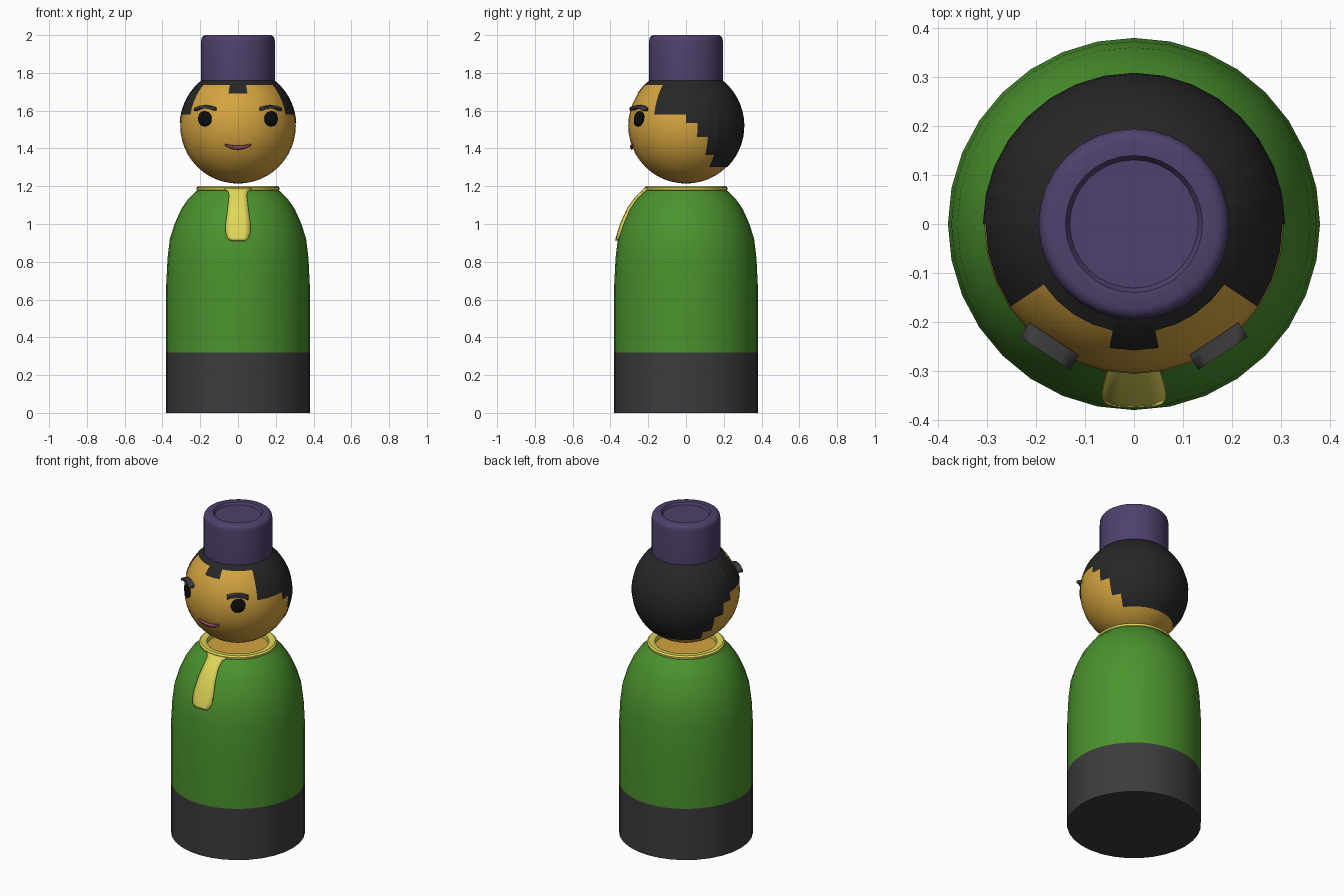
import bpy, bmesh
from math import sin, cos, pi, sqrt, asin, radians

if "Cube" in bpy.data.objects:
    bpy.data.objects.remove(bpy.data.objects["Cube"])

SEG = 32
HEAD_Z, HEAD_R = 1.52, 0.306


def material(name, r, g, b):
    m = bpy.data.materials.new(name)
    m.diffuse_color = (r, g, b, 1)
    m.use_nodes = True
    m.node_tree.nodes["Principled BSDF"].inputs["Base Color"].default_value = m.diffuse_color
    return m


GREEN = material("green", .07, .29, .027)
SKIN = material("tan", .66, .37, .05)
YELLOW = material("yellow", .74, .68, .10)
PURPLE = material("purple", .078, .052, .15)
CHARCOAL = material("charcoal", .045, .045, .045)
BLACK = material("black", .02, .02, .02)
EYE = material("eye_black", .004, .004, .004)
LIP = material("lip", .25, .07, .09)


def finish(name, bm, mat, thickness=0, angle=40):
    bmesh.ops.remove_doubles(bm, verts=bm.verts, dist=1e-5)
    bmesh.ops.recalc_face_normals(bm, faces=bm.faces)
    me = bpy.data.meshes.new(name)
    bm.to_mesh(me)
    bm.free()
    me.materials.append(mat)
    ob = bpy.data.objects.new(name, me)
    bpy.context.collection.objects.link(ob)
    if thickness:
        s = ob.modifiers.new("thickness", 'SOLIDIFY')
        s.thickness, s.offset = thickness, 0
    bpy.ops.object.select_all(action='DESELECT')
    ob.select_set(True)
    bpy.context.view_layer.objects.active = ob
    bpy.ops.object.shade_smooth_by_angle(angle=radians(angle))
    return ob


def grid(name, rows, mat, thickness=0, closed=False):
    """Skin a surface over rows of points."""
    bm = bmesh.new()
    vs = [[bm.verts.new(p) for p in row] for row in rows]
    bmesh.ops.recalc_face_normals(bm, faces=bm.faces)
    n = len(rows[0])
    for a, b in zip(vs, vs[1:]):
        for i in range(n if closed else n - 1):
            j = (i + 1) % n
            bm.faces.new((a[i], a[j], b[j], b[i]))
    bmesh.ops.dissolve_degenerate(bm, dist=1e-5, edges=bm.edges)
    return finish(name, bm, mat, thickness)


def lathe(name, profile, mat):
    rows = [[(r * cos(2 * pi * i / SEG), r * sin(2 * pi * i / SEG), z)
             for i in range(SEG)] for r, z in profile]
    return grid(name, rows, mat, closed=True)


def on_head(x, z, r):
    return (x, -sqrt(r * r - x * x - (z - HEAD_Z) ** 2), z)


# Body: dark base and green coat
lathe("lower_body", [(0, 0), (.38, 0), (.38, .32)], CHARCOAL)
COAT = [(.38, .32), (.38, .68), (.373, .82), (.361, .92), (.336, 1.0),
        (.30, 1.08), (.262, 1.135), (.212, 1.182)]
lathe("coat", COAT, GREEN)

# Collar ring with the neck disc inside it
lathe("collar", [(.176, 1.14), (.176, 1.194), (.184, 1.2), (.212, 1.2),
                 (.221, 1.192), (.219, 1.18), (.205, 1.17)], YELLOW)
lathe("neck", [(0, 1.165), (.18, 1.165)], SKIN)


# Collar tab lying down the front of the coat
def coat_radius(z):
    for (r0, z0), (r1, z1) in zip(COAT, COAT[1:]):
        if z <= z1:
            return r0 + (r1 - r0) * (z - z0) / (z1 - z0)
    return COAT[-1][0]


tab = [(1.185, .07), (1.17, .05), (1.14, .047), (1.08, .054), (1.0, .064),
       (.95, .064), (.925, .056), (.912, .04)]
rows = []
for z, w in tab:
    r = coat_radius(z) + .005
    rows.append([(w * t, -sqrt(r * r - (w * t) ** 2), z)
                 for t in (-1, -.5, 0, .5, 1)])
grid("collar_tab", rows, YELLOW, .016)

# Head
N = 24
lathe("head", [(HEAD_R * sin(pi * i / N), HEAD_Z - HEAD_R * cos(pi * i / N))
               for i in range(N + 1)], SKIN)

# Hair: one strip per head segment, hairline height set by angle from the front
HAIRLINE = [(11.3, 1.69), (56.3, 1.735), (90, 1.58), (101.3, 1.535),
            (112.6, 1.46), (123.8, 1.365), (181, 1.303)]
bm = bmesh.new()
R = HEAD_R + .003
top = asin((1.79 - HEAD_Z) / R)
for k in range(SEG):
    d = abs(k + .5 - SEG / 2) * 360 / SEG
    low = asin((next(z for a, z in HAIRLINE if d < a) - HEAD_Z) / R)
    steps = max(2, int((top - low) / .11))
    edge = []
    for s in range(steps + 1):
        lat = low + (top - low) * s / steps
        edge.append([bm.verts.new((R * cos(lat) * sin(2 * pi * i / SEG),
                                   R * cos(lat) * cos(2 * pi * i / SEG),
                                   HEAD_Z + R * sin(lat)))
                     for i in (k + SEG // 2, k + 1 + SEG // 2)])
    if d == 0:
        continue
    for a, b in zip(edge, edge[1:]):
        bm.faces.new((a[0], b[0], b[1], a[1]))
# rotate so strip angles are measured from the -y front
for v in bm.verts:
    v.co.x, v.co.y = v.co.x, v.co.y
hair = finish("hair", bm, BLACK)
hair.rotation_euler.z = pi if min(
    (v.co for v in hair.data.vertices), key=lambda c: c.z).y < 0 else 0

# Hat with rounded rim and shallow recess on top
lathe("hat", [(0, 1.75), (.195, 1.75), (.195, 1.97), (.192, 1.985),
              (.185, 1.995), (.172, 2.0), (.14, 2.0), (.131, 1.985),
              (0, 1.985)], PURPLE)

# Eyes and arched brows, mirrored
for side, s in (("left", -1), ("right", 1)):
    rows = []
    for i in range(13):
        t = pi * (.02 + .96 * i / 12)
        x, h = .175 - .034 * cos(t), .04 * sin(t)
        rows.append([on_head(s * x, 1.557 + h * k, HEAD_R + .003)
                     for k in (-1, -.5, 0, .5, 1)])
    grid(side + "_eye", rows, EYE, .008)

    rows = []
    for t, z in ((0, 1.609), (.2, 1.616), (.5, 1.621), (.75, 1.618), (1, 1.607)):
        x, y = .122 + .101 * t, -.283 + .067 * t
        rows.append([(s * (x + .009 * o), y - .015 * o, z + .008 * u)
                     for o, u in ((-1, -1), (1, -1), (1, 1), (-1, 1))])
    brow = grid(side + "_brow", rows, CHARCOAL, closed=True)
    bm = bmesh.new()
    bm.from_mesh(brow.data)
    bmesh.ops.holes_fill(bm, edges=bm.edges)
    bmesh.ops.recalc_face_normals(bm, faces=bm.faces)
    bm.to_mesh(brow.data)
    bm.free()

# Smiling mouth
rows = []
for i in range(13):
    t = -1 + i / 6
    z, h = 1.404 + .016 * t * t, .003 + .006 * (1 - t * t)
    rows.append([on_head(.068 * t, z + h * k, HEAD_R + .005) for k in (-1, 1)])
grid("mouth", rows, LIP, .012)
